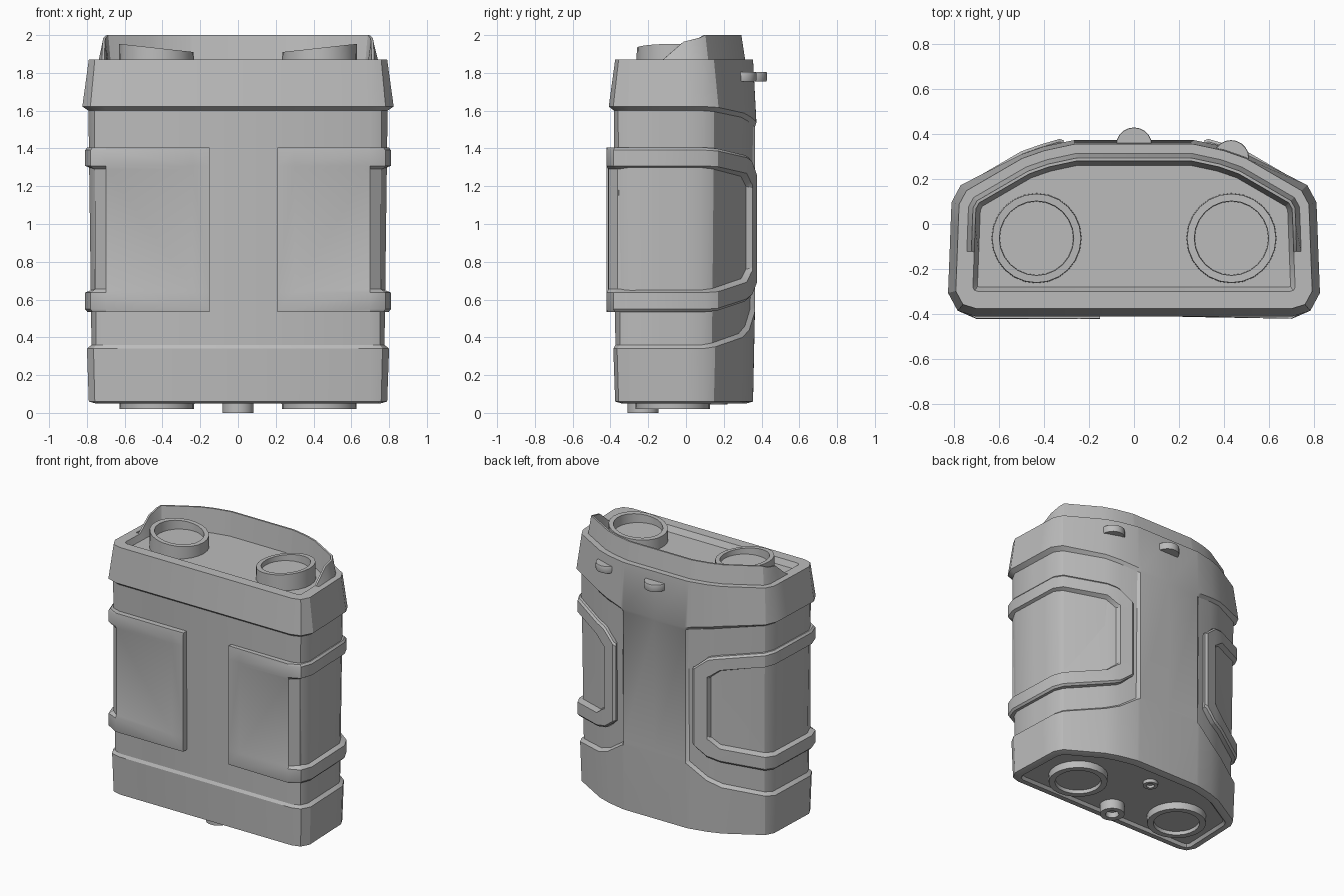
import bpy, bmesh, math
from mathutils import Vector

if "Cube" in bpy.data.objects:
    bpy.data.objects.remove(bpy.data.objects["Cube"])

grey = bpy.data.materials.new("plain_grey")
grey.diffuse_color = (0.5, 0.5, 0.5, 1)
grey.use_nodes = True
grey.node_tree.nodes["Principled BSDF"].inputs["Base Color"].default_value = grey.diffuse_color


def finish(name, bm, angle=28):
    bmesh.ops.recalc_face_normals(bm, faces=bm.faces)
    me = bpy.data.meshes.new(name)
    bm.to_mesh(me)
    bm.free()
    me.materials.append(grey)
    ob = bpy.data.objects.new(name, me)
    bpy.context.collection.objects.link(ob)
    bpy.ops.object.select_all(action='DESELECT')
    ob.select_set(True)
    bpy.context.view_layer.objects.active = ob
    bpy.ops.object.shade_smooth_by_angle(angle=math.radians(angle))
    return ob


def skin(name, cols, around, wrap_rows):
    """Skin columns of points; around closes the columns, wrap_rows closes each column."""
    bm = bmesh.new()
    grid = [[bm.verts.new(p) for p in c] for c in cols]
    n, m = len(grid), len(grid[0])
    for i in range(n if around else n - 1):
        a, b = grid[i], grid[(i + 1) % n]
        for j in range(m if wrap_rows else m - 1):
            k = (j + 1) % m
            bm.faces.new((a[j], b[j], b[k], a[k]))
    if around:
        bm.faces.new([c[0] for c in grid])
        bm.faces.new([c[-1] for c in grid])
    else:
        bm.faces.new(grid[0])
        bm.faces.new(grid[-1])
    return finish(name, bm)


def miters(path):
    """Outward mitred normals of a path running front to back."""
    segs = []
    for a, b in zip(path, path[1:]):
        d = (Vector(b) - Vector(a)).normalized()
        segs.append(Vector((d.y, -d.x)))
    out = [segs[0]]
    for p, q in zip(segs, segs[1:]):
        out.append((p + q) / (1 + p.dot(q)))
    return out + [segs[-1]]


def push(p, n, d, z):
    return Vector((p[0] + n.x * d, p[1] + n.y * d, z))


# Body: x, y, recess lower z, recess upper z, recess weight, top wall z
body_cols = [
    (0, -.385, .34, 1.61, .45, 1.87),
    (.70, -.385, .34, 1.61, .45, 1.87),
    (.765, -.365, .34, 1.61, .8, 1.87),
    (.80, -.30, .34, 1.61, 1, 1.87),
    (.793, -.12, .34, 1.61, 1, 1.87),
    (.789, -.01, .34, 1.61, 1, 1.965),
    (.785, .09, .34, 1.61, 1, 1.985),
    (.75, .155, .35, 1.605, 1, 2.0),
    (.50, .30, .40, 1.575, 1, 2.0),
    (.40, .335, .44, 1.555, 1, 2.0),
    (.27, .363, .53, 1.53, 1, 2.0),
    (.25, .365, .54, 1.525, 0, 2.0),
    (0, .365, .54, 1.525, 0, 2.0),
]
norms = miters([c[:2] for c in body_cols])
half = []
for c, n in zip(body_cols, norms):
    lo, hi, w, top = c[2:]
    flare = .024 if c[1] < .25 else .008
    rows = [(-.075, .07), (-.06, .05), (-.045, .05), (-.01, .06), (0, lo),
            (-.024 * w, lo + .02), (-.008 * w, hi - .01), (flare, hi + .012),
            (-.01, 1.87), (-.052, 1.87), (-.072, top), (-.085, top), (-.105, 1.83)]
    half.append([push(c, n, d, z) for d, z in rows])
mirrored = [[Vector((-p.x, p.y, p.z)) for p in c] for c in half[-2:0:-1]]
skin("body", half + mirrored, True, False)


# Wrapped side frames with a sunken grip panel
def side_frame(name, sign, x0, y0):
    # x, y, outer lower z, outer upper z, inner lower z, inner upper z, panel depth
    cols = [
        (x0, y0, .535, 1.405, .655, 1.29, 0),
        (x0 + .09, y0 - .002, .535, 1.405, .655, 1.29, 0),
        (.70, -.42, .535, 1.405, .655, 1.29, .010),
        (.78, -.385, .535, 1.405, .655, 1.29, .030),
        (.81, -.30, .535, 1.405, .655, 1.29, .045),
        (.795, .10, .535, 1.405, .655, 1.29, .040),
        (.76, .17, .54, 1.40, .66, 1.285, .038),
        (.50, .322, .59, 1.365, .71, 1.25, .034),
        (.435, .345, .61, 1.35, .76, 1.20, .030),
        (.415, .352, .615, 1.34, .77, 1.19, 0),
        (.33, .377, .68, 1.27, .78, 1.18, 0),
        (.31, .370, .69, 1.26, .78, 1.18, 0),
    ]
    out = []
    for c, n in zip(cols, miters([c[:2] for c in cols])):
        a, b, e, f, d = c[2:]
        edge = .012 if c[1] > -.4 else .002
        rows = [(-.07, a), (-edge, a), (0, a + .014), (0, e - .018), (-d, e),
                (-d, f), (0, f + .018), (0, b - .014), (-edge, b), (-.07, b)]
        pts = [push(c, n, r, z) for r, z in rows]
        out.append([Vector((sign * p.x, p.y, p.z)) for p in pts])
    skin(name, out, False, True)


side_frame("right_frame", 1, .21, -.411)
side_frame("left_frame", -1, .15, -.42)


# Round parts turned from a radius/height profile; tilt slopes the open end along x
def turned(name, x, y, profile, tilt=0, sides=24):
    cols = []
    for i in range(sides):
        t = 2 * math.pi * i / sides
        cols.append([Vector((x + r * math.cos(t), y + r * math.sin(t),
                             z + (tilt * r * math.cos(t) if k in (1, 2) else 0)))
                     for k, (r, z) in enumerate(profile)])
    skin(name, cols, True, False)


for side, s in (("left", -1), ("right", 1)):
    turned(side + "_top_ring", s * .432, -.063,
           [(.20, 1.82), (.197, 1.932), (.165, 1.932), (.163, 1.88)], s * .11)
    turned(side + "_bottom_ring", s * .43, -.07,
           [(.20, .08), (.197, .02), (.155, .02), (.152, .045)])

# Small sockets underneath
turned("front_socket", 0, -.228, [(.083, .08), (.083, 0), (.045, 0), (.043, .04)])
turned("back_socket", 0, .17, [(.05, .08), (.05, .045), (.028, .045), (.026, .062)], 0, 16)

# Strap lugs on the back
for name, x, y in (("middle_lug", 0, .348), ("side_lug", .43, .292)):
    turned(name, x, y, [(.078, 1.755), (.08, 1.76), (.08, 1.80), (.078, 1.805)], 0, 20)
